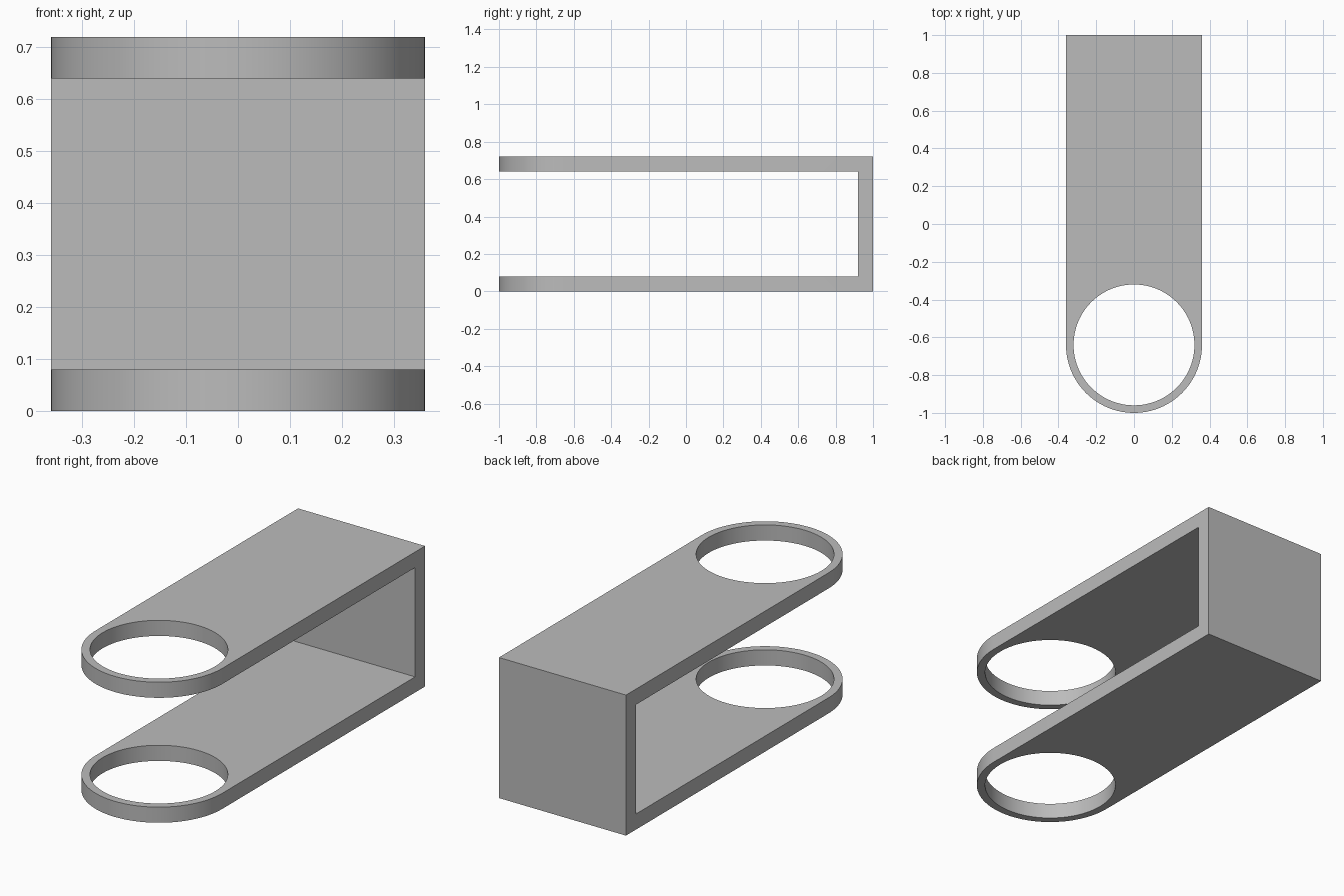
import bpy, bmesh, math

cube = bpy.data.objects.get("Cube")
if cube:
    bpy.data.objects.remove(cube, do_unlink=True)

T = 0.08            # wall thickness
R = 0.36            # half width and outer end radius
HOLE = 0.32         # hole radius
H = 0.72            # height
CY = -0.64          # centre of the rounded ends
SEG = 48            # segments of each half circle

grey = bpy.data.materials.new("plain grey")
grey.use_nodes = True
colour = (0.5, 0.5, 0.5, 1)
grey.diffuse_color = colour
grey.node_tree.nodes["Principled BSDF"].inputs["Base Color"].default_value = colour


def prism(name, points, direction):
    """Closed solid made by extruding a flat outline."""
    bm = bmesh.new()
    face = bm.faces.new([bm.verts.new(p) for p in points])
    new = bmesh.ops.extrude_face_region(bm, geom=[face])["geom"]
    verts = [v for v in new if isinstance(v, bmesh.types.BMVert)]
    bmesh.ops.translate(bm, verts=verts, vec=direction)
    bmesh.ops.recalc_face_normals(bm, faces=bm.faces)
    mesh = bpy.data.meshes.new(name)
    bm.to_mesh(mesh)
    bm.free()
    mesh.materials.append(grey)
    ob = bpy.data.objects.new(name, mesh)
    bpy.context.collection.objects.link(ob)
    return ob


def arc(radius, start, count):
    angles = [start + math.pi * i / SEG for i in range(count)]
    return [(radius * math.cos(a), CY + radius * math.sin(a), -T) for a in angles]


def carve(ob, cutter, operation):
    """Apply a boolean, then remove its cutter."""
    cutter.hide_render = True
    mod = ob.modifiers.new("carve", "BOOLEAN")
    mod.operation, mod.object, mod.solver = operation, cutter, "EXACT"
    bpy.ops.object.modifier_apply(modifier=mod.name)
    bpy.data.objects.remove(cutter, do_unlink=True)


# U-shaped bracket: two long arms joined by the back wall
profile = [(-1.1, 0), (1, 0), (1, H), (-1.1, H),
           (-1.1, H - T), (1 - T, H - T), (1 - T, T), (-1.1, T)]
bracket = prism("bracket", [(-R - T, y, z) for y, z in profile], (2 * (R + T), 0, 0))
bpy.ops.object.select_all(action="DESELECT")
bracket.select_set(True)
bpy.context.view_layer.objects.active = bracket

# Straight sides and rounded arm ends
outline = arc(R, math.pi, SEG + 1) + [(R, 1 + T, -T), (-R, 1 + T, -T)]
up = (0, 0, H + 2 * T)
carve(bracket, prism("outline_cutter", outline, up), "INTERSECT")

# Round hole through both arms
carve(bracket, prism("hole_cutter", arc(HOLE, 0, 2 * SEG), up), "DIFFERENCE")

bpy.ops.object.shade_smooth_by_angle(angle=math.radians(30))
